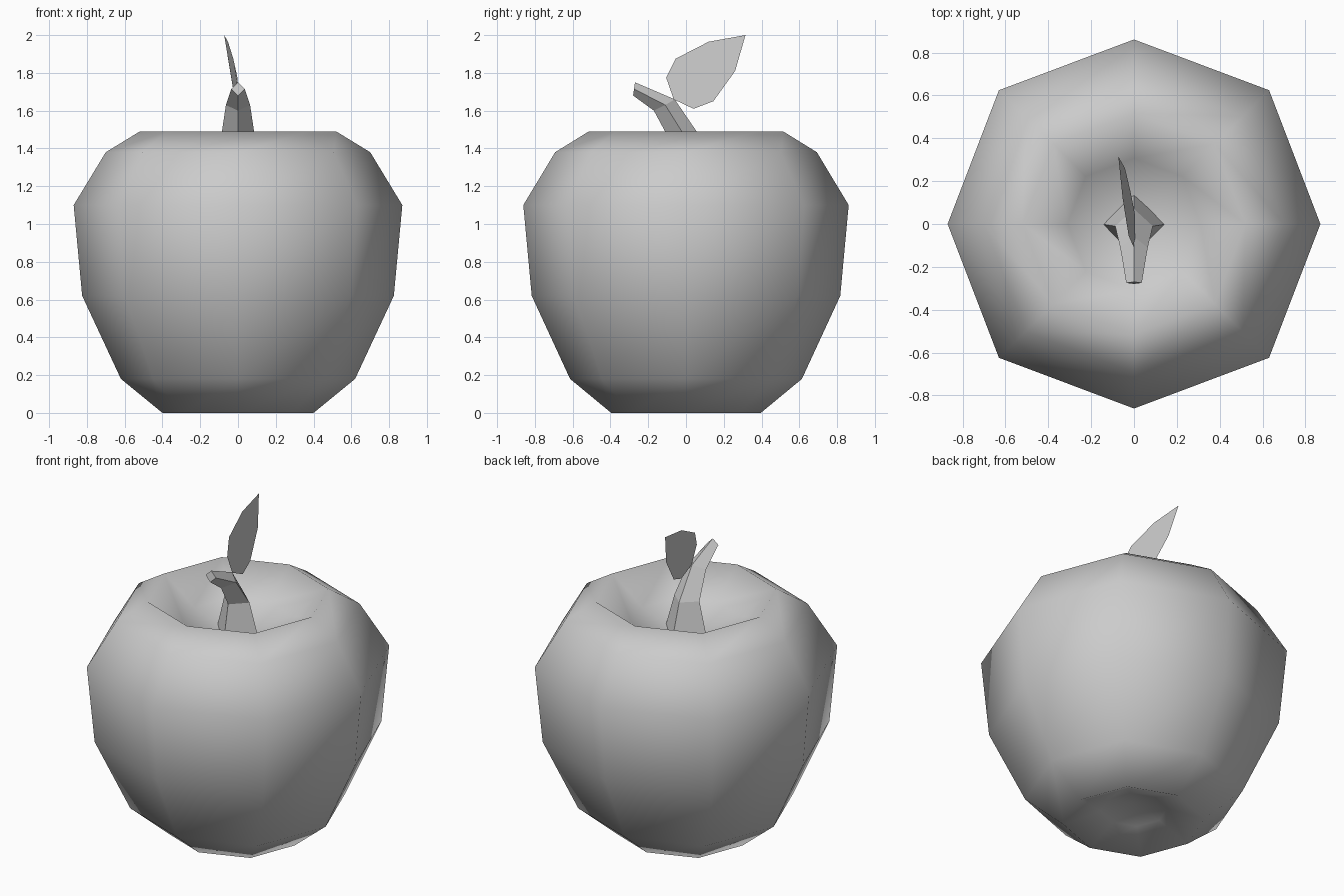
import bpy
import math

old = bpy.data.objects.get("Cube")
if old:
    bpy.data.objects.remove(old, do_unlink=True)

grey = bpy.data.materials.new("plain grey")
grey.use_nodes = True
colour = (0.6, 0.6, 0.6, 1)
grey.diffuse_color = colour
grey.node_tree.nodes["Principled BSDF"].inputs["Base Color"].default_value = colour


def make_object(name, verts, faces, smooth):
    mesh = bpy.data.meshes.new(name)
    mesh.from_pydata(verts, [], faces)
    mesh.materials.append(grey)
    for poly in mesh.polygons:
        poly.use_smooth = smooth
    obj = bpy.data.objects.new(name, mesh)
    bpy.context.collection.objects.link(obj)
    return obj


def bridge(rings, n):
    """Quads joining consecutive rings of n vertices."""
    return [(r * n + i, r * n + (i + 1) % n,
             (r + 1) * n + (i + 1) % n, (r + 1) * n + i)
            for r in range(rings - 1) for i in range(n)]


# Fruit body: eight-sided lathe with a dimple at each end
SIDES = 8
profile = [(0.19, 0.08), (0.40, 0), (0.62, 0.18), (0.825, 0.62), (0.87, 1.10),
           (0.70, 1.38), (0.52, 1.49), (0.31, 1.33)]
verts = []
for radius, z in profile:
    for i in range(SIDES):
        angle = i * math.tau / SIDES
        r = radius * (1.025 if i % 2 else 1)
        verts.append((r * math.cos(angle), 0.99 * r * math.sin(angle), z))
faces = bridge(len(profile), SIDES)
bottom = len(verts)
top = bottom + 1
verts += [(0, 0, 0.12), (0, 0, 1.22)]
last = (len(profile) - 1) * SIDES
for i in range(SIDES):
    j = (i + 1) % SIDES
    faces += [(bottom, j, i), (top, last + i, last + j)]
make_object("fruit_body", verts, faces, True)

# Stem: diamond sections bending to the front
# (half width, side y, side z, front y, front z, back y, back z)
sections = [(0.155, 0, 1.22, -0.15, 1.22, 0.15, 1.22),
            (0.088, -0.01, 1.47, -0.10, 1.47, 0.07, 1.47),
            (0.064, -0.11, 1.63, -0.17, 1.60, -0.06, 1.66),
            (0.036, -0.275, 1.715, -0.28, 1.68, -0.27, 1.75)]
verts = []
for w, sy, sz, fy, fz, by, bz in sections:
    verts += [(w, sy, sz), (0, by, bz), (-w, sy, sz), (0, fy, fz)]
faces = bridge(len(sections), 4)
end = len(verts) - 4
faces += [(3, 2, 1, 0), tuple(range(end, end + 4))]
make_object("stem", verts, faces, False)

# Leaf: a single thin blade rising behind the stem
outline = [(0.005, 0.04, 1.61), (-0.015, 0.145, 1.65), (-0.042, 0.26, 1.81),
           (-0.073, 0.315, 2.0), (-0.053, 0.12, 1.965), (-0.025, -0.055, 1.875),
           (-0.003, -0.105, 1.775), (0.005, -0.065, 1.66)]
make_object("leaf", outline, [tuple(range(len(outline)))], False)
